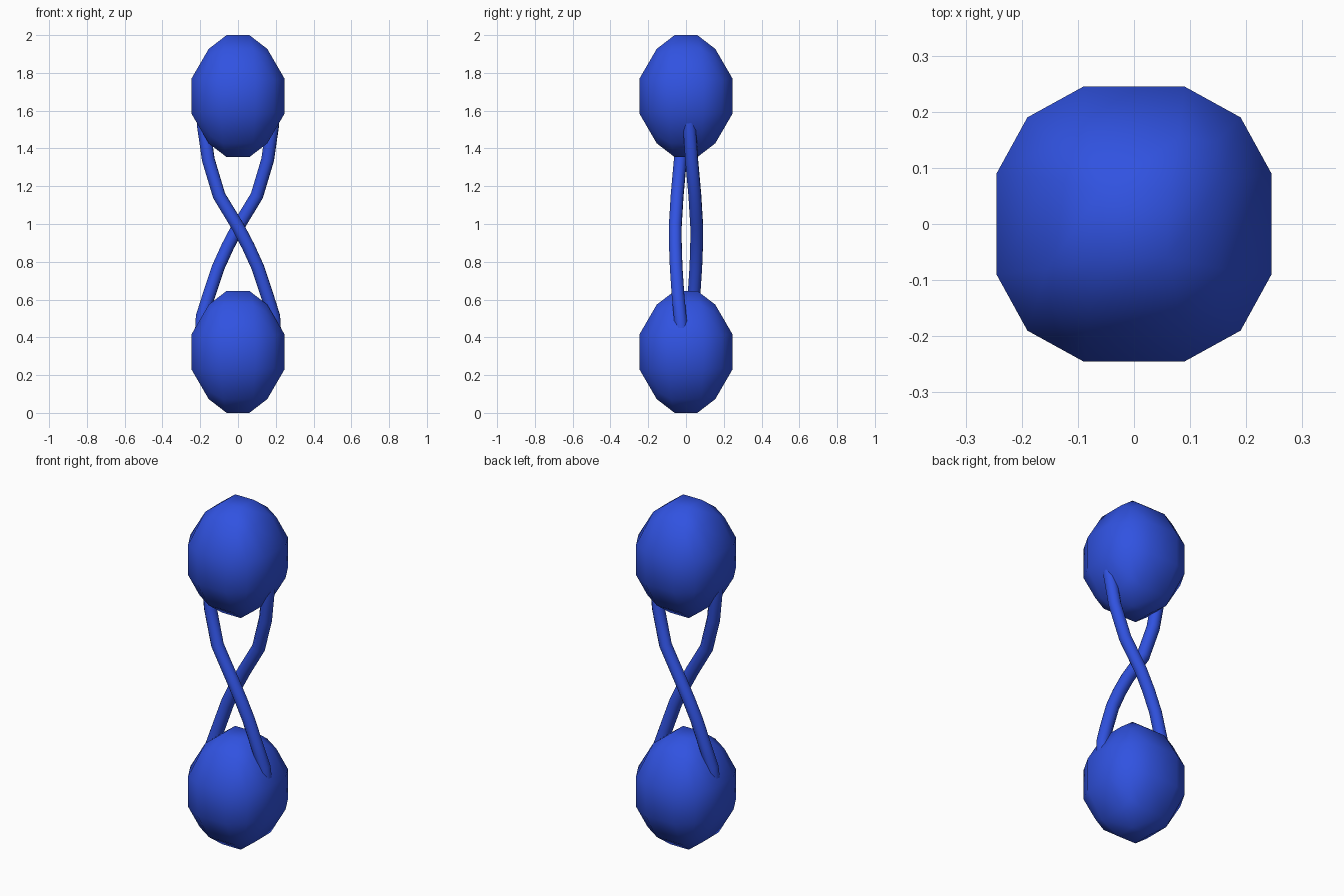
import bpy, bmesh

if "Cube" in bpy.data.objects:
    bpy.data.objects.remove(bpy.data.objects["Cube"])

blue = bpy.data.materials.new("blue")
blue.diffuse_color = (0.03, 0.085, 0.75, 1)
blue.use_nodes = True
blue.node_tree.nodes["Principled BSDF"].inputs["Base Color"].default_value = blue.diffuse_color

# position of each kind of grid point on a rounded cube, keyed by
# (how many horizontal axes are on the outside, whether z is outside)
HALF = {(1, 0): (0.245, 0.09, 0.095), (2, 0): (0.19, 0.19, 0.088),
        (0, 1): (0.06, 0.06, 0.323), (1, 1): (0.155, 0.08, 0.25),
        (2, 1): (0.146, 0.146, 0.212)}


def bulb(name, z):
    """Low-poly egg: a 3 x 3 divided cube rounded to an ellipsoid."""
    bm = bmesh.new()
    bmesh.ops.create_cube(bm, size=2)
    bmesh.ops.subdivide_edges(bm, edges=bm.edges[:], cuts=2, use_grid_fill=True)
    for v in bm.verts:
        ox, oy, oz = (abs(c) > 0.9 for c in v.co)
        outer, inner, up = HALF[(ox + oy, int(oz))]
        sx, sy, sz = (1 if c > 0 else -1 for c in v.co)
        v.co = (sx * (outer if ox else inner), sy * (outer if oy else inner), sz * up + z)
    for f in bm.faces:
        f.smooth = True
    bmesh.ops.recalc_face_normals(bm, faces=bm.faces[:])
    me = bpy.data.meshes.new(name)
    bm.to_mesh(me)
    bm.free()
    me.materials.append(blue)
    bpy.context.collection.objects.link(bpy.data.objects.new(name, me))


def strand(name, side):
    """Curved rod crossing from one bulb to the other; side -1 turns it half round."""
    path = [(-0.185, -0.012, 1.61), (-0.183, -0.018, 1.52), (-0.157, -0.03, 1.34),
            (-0.1, -0.047, 1.15), (0.0, -0.057, 0.985), (0.055, -0.056, 0.88),
            (0.105, -0.052, 0.77), (0.155, -0.042, 0.62), (0.19, -0.031, 0.51),
            (0.195, -0.022, 0.42)]
    cu = bpy.data.curves.new(name, 'CURVE')
    cu.dimensions = '3D'
    cu.bevel_depth = 0.036
    cu.bevel_resolution = 2
    cu.use_fill_caps = True
    sp = cu.splines.new('POLY')
    sp.points.add(len(path) - 1)
    for p, (x, y, z) in zip(sp.points, path):
        p.co = (side * x, side * y, z, 1)
    sp.use_smooth = True
    cu.materials.append(blue)
    bpy.context.collection.objects.link(bpy.data.objects.new(name, cu))


# two bulbs joined by a crossed pair of strands
bulb("upper_bulb", 1.677)
bulb("lower_bulb", 0.323)
strand("front_strand", 1)
strand("back_strand", -1)
